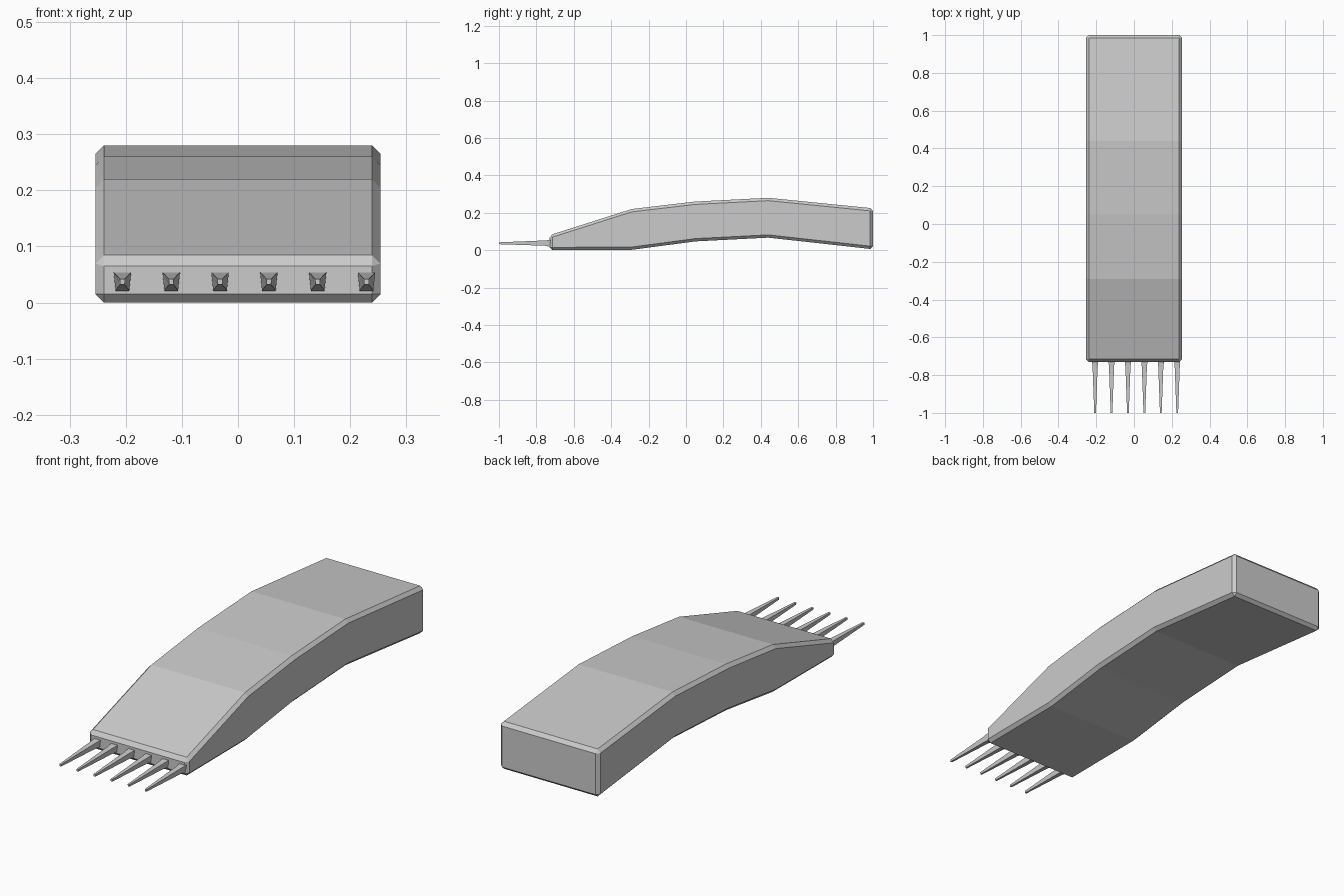
import bpy, bmesh

if "Cube" in bpy.data.objects:
    bpy.data.objects.remove(bpy.data.objects["Cube"])


def make_object(name, bm):
    bmesh.ops.recalc_face_normals(bm, faces=bm.faces)
    mesh = bpy.data.meshes.new(name)
    bm.to_mesh(mesh)
    bm.free()
    obj = bpy.data.objects.new(name, mesh)
    bpy.context.collection.objects.link(obj)
    return obj


# Curved body: matching stations (y, bottom z, top z) swept across the width
stations = [(-0.73, 0.0, 0.08), (-0.29, 0.002, 0.22), (0.05, 0.047, 0.26),
            (0.44, 0.067, 0.28), (1.0, 0.005, 0.224)]
half_width = 0.254
bm = bmesh.new()
rings = []
for y, low, high in stations:
    rings.append([bm.verts.new((x, y, z)) for x, z in
                  ((-half_width, low), (half_width, low),
                   (half_width, high), (-half_width, high))])
for a, b in zip(rings, rings[1:]):
    for i in range(4):
        j = (i + 1) % 4
        bm.faces.new((a[i], a[j], b[j], b[i]))
bm.faces.new(rings[0])
bm.faces.new(rings[-1])
body = make_object("body", bm)

# Narrow chamfer on the outer edges only
bevel = body.modifiers.new("chamfer", 'BEVEL')
bevel.width = 0.015
bevel.segments = 1
bevel.limit_method = 'ANGLE'
bevel.angle_limit = 0.7


# Tapered four-sided prongs: (y, centre z, top width, bottom width, height)
sections = [(-0.71, 0.037, 0.031, 0.024, 0.033),
            (-0.738, 0.037, 0.031, 0.024, 0.033),
            (-0.755, 0.038, 0.027, 0.021, 0.028),
            (-1.0, 0.037, 0.009, 0.008, 0.010)]


def make_prong(name, cx):
    bm = bmesh.new()
    loops = []
    for y, cz, top, bottom, h in sections:
        loops.append([bm.verts.new((cx + x, y, cz + z)) for x, z in
                      ((-bottom / 2, -h / 2), (bottom / 2, -h / 2),
                       (top / 2, h / 2), (-top / 2, h / 2))])
    for a, b in zip(loops, loops[1:]):
        for i in range(4):
            j = (i + 1) % 4
            bm.faces.new((a[i], a[j], b[j], b[i]))
    bm.faces.new(loops[0])
    bm.faces.new(loops[-1])
    make_object(name, bm)


for n in range(6):
    make_prong(f"prong_{n + 1}", -0.206 + n * 0.087)
